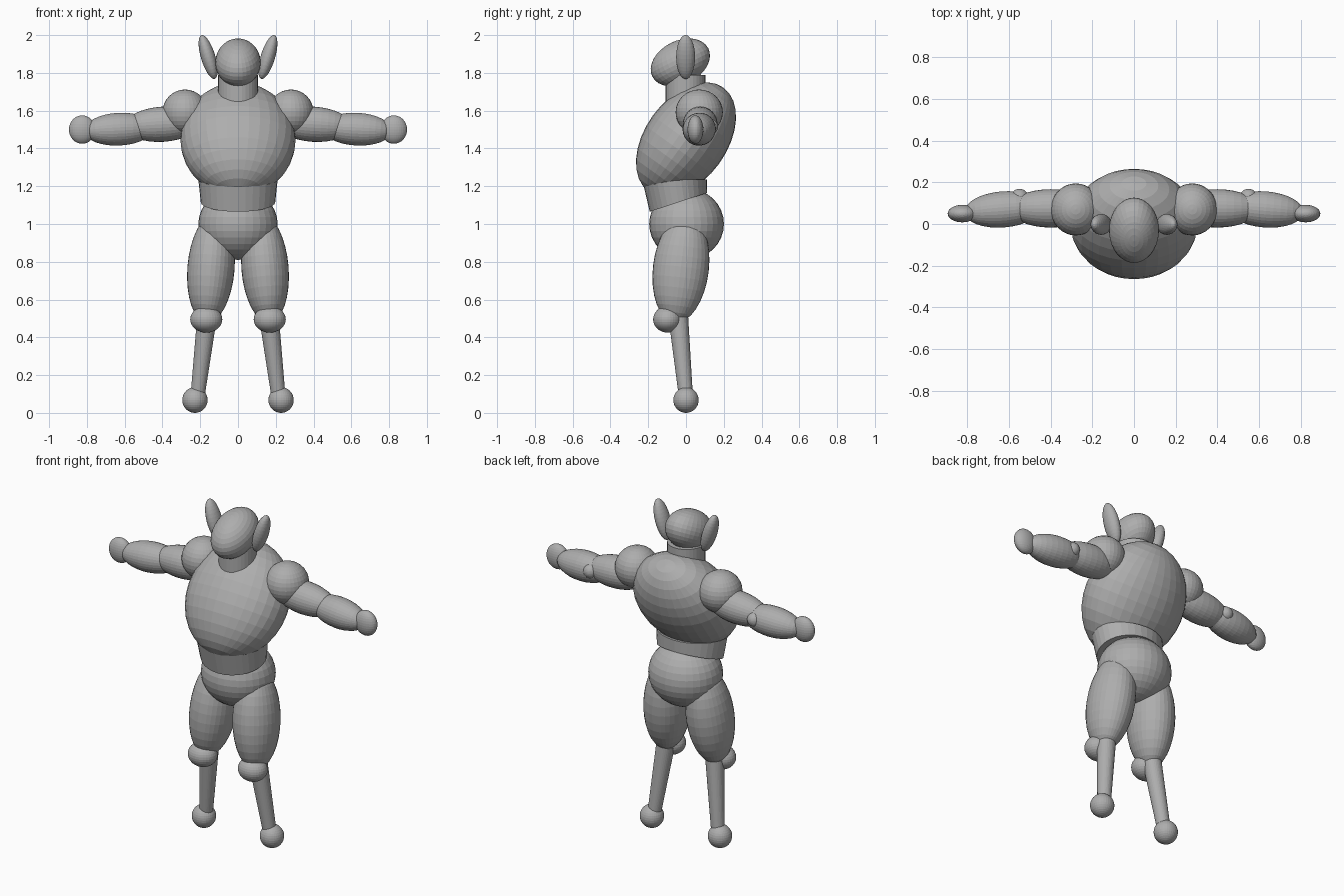
import bpy, bmesh, math
from mathutils import Vector, Matrix

if "Cube" in bpy.data.objects:
    bpy.data.objects.remove(bpy.data.objects["Cube"])

grey = bpy.data.materials.new("plain_grey")
grey.diffuse_color = (0.42, 0.42, 0.42, 1)
grey.use_nodes = True
grey.node_tree.nodes["Principled BSDF"].inputs["Base Color"].default_value = grey.diffuse_color


def finish(name, bm, matrix=None):
    if matrix is not None:
        bm.transform(matrix)
    bmesh.ops.recalc_face_normals(bm, faces=bm.faces)
    mesh = bpy.data.meshes.new(name)
    bm.to_mesh(mesh)
    bm.free()
    mesh.materials.append(grey)
    obj = bpy.data.objects.new(name, mesh)
    bpy.context.collection.objects.link(obj)
    return obj


def placed(center, axis):
    """Matrix that moves to center and turns local z onto axis."""
    turn = Vector((0, 0, 1)).rotation_difference(Vector(axis).normalized())
    return Matrix.Translation(center) @ turn.to_matrix().to_4x4()


def ellipsoid(name, center, radii, axis=(0, 0, 1)):
    bm = bmesh.new()
    bmesh.ops.create_uvsphere(bm, u_segments=32, v_segments=16, radius=1)
    return finish(name, bm, placed(center, axis) @ Matrix.Diagonal((*radii, 1)))


def tapered(name, low, high, r_low, r_high):
    low, high = Vector(low), Vector(high)
    bm = bmesh.new()
    bmesh.ops.create_cone(bm, cap_ends=True, segments=32, radius1=r_low,
                          radius2=r_high, depth=(high - low).length)
    return finish(name, bm, placed((low + high) / 2, high - low))


# Head and neck
ellipsoid("head", (0, -0.03, 1.855), (0.12, 0.166, 0.115), (0, -0.454, 0.891))
tapered("neck", (0, -0.003, 1.6), (0, -0.003, 1.79), 0.105, 0.105)

# Torso leans back at the top
lean = math.radians(35.7)
ellipsoid("torso", (0, 0, 1.447), (0.305, 0.217, 0.339),
          (0, math.sin(lean), math.cos(lean)))

# Waist band with a sloping lower rim
bm = bmesh.new()
bmesh.ops.create_cone(bm, cap_ends=True, segments=32, radius1=1, radius2=1, depth=2)
for v in bm.verts:
    if v.co.z > 0:
        v.co = (v.co.x * 0.21, -0.06 + v.co.y * 0.172, 1.235)
    else:
        v.co = (v.co.x * 0.197, -0.04 + v.co.y * 0.152, 1.115 + v.co.y * 0.05)
finish("waist", bm)

# Pelvis
ellipsoid("pelvis", (0, 0.003, 1.0), (0.21, 0.198, 0.19))

# Paired parts
for side, s in (("left", -1), ("right", 1)):
    ellipsoid(side + "_ear", (s * 0.158, -0.002, 1.884), (0.038, 0.05, 0.121),
              (s * 0.29, 0, 0.957))

    # Arm
    ellipsoid(side + "_shoulder", (s * 0.28, 0.07, 1.592), (0.12, 0.125, 0.12))
    ellipsoid(side + "_upper_arm", (s * 0.40, 0.075, 1.528), (0.093, 0.092, 0.2),
              (s, 0, -0.06))
    ellipsoid(side + "_elbow", (s * 0.55, 0.127, 1.515), (0.042, 0.042, 0.042))
    ellipsoid(side + "_forearm", (s * 0.63, 0.07, 1.502), (0.087, 0.087, 0.185),
              (s, -0.08, -0.05))
    ellipsoid(side + "_hand", (s * 0.825, 0.05, 1.5), (0.07, 0.042, 0.075))

    # Leg
    ellipsoid(side + "_thigh", (s * 0.143, -0.027, 0.765), (0.125, 0.148, 0.29),
              (-s * 0.08, 0.12, 1))
    ellipsoid(side + "_knee", (s * 0.168, -0.098, 0.495), (0.085, 0.076, 0.07))
    tapered(side + "_shin", (s * 0.215, 0, 0.08), (s * 0.165, -0.04, 0.5), 0.037, 0.052)
    ellipsoid(side + "_foot", (s * 0.228, 0, 0.068), (0.067, 0.067, 0.068))
